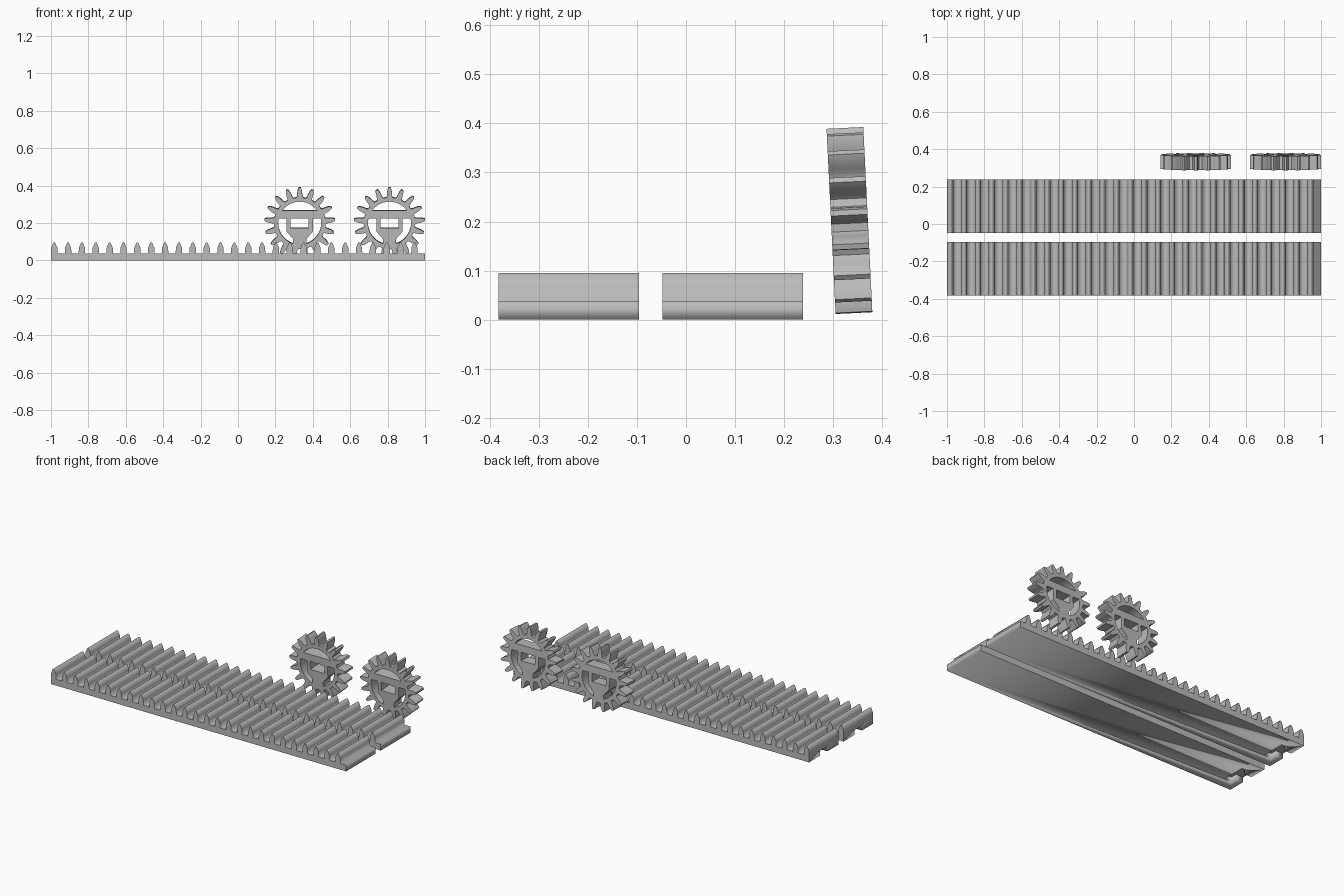
import bpy
from math import sin, cos, pi, radians, sqrt

cube = bpy.data.objects.get("Cube")
if cube:
    bpy.data.objects.remove(cube)

grey = bpy.data.materials.new("plain_grey")
grey.use_nodes = True
grey.diffuse_color = (0.5, 0.5, 0.5, 1)
grey.node_tree.nodes["Principled BSDF"].inputs["Base Color"].default_value = (0.5, 0.5, 0.5, 1)


def apply_all(obj):
    """Bake curve or modifiers into a plain mesh."""
    bpy.ops.object.select_all(action='DESELECT')
    obj.select_set(True)
    bpy.context.view_layer.objects.active = obj
    bpy.ops.object.convert(target='MESH')
    return bpy.context.view_layer.objects.active


def extrude_outlines(name, outlines, depth, location, tilt):
    """Solid from closed 2D outlines; inner outlines become holes."""
    curve = bpy.data.curves.new(name, 'CURVE')
    curve.dimensions = '2D'
    curve.fill_mode = 'BOTH'
    curve.extrude = depth / 2
    for pts in outlines:
        spline = curve.splines.new('POLY')
        spline.points.add(len(pts) - 1)
        for p, (x, y) in zip(spline.points, pts):
            p.co = (x, y, 0, 1)
        spline.use_cyclic_u = True
    obj = bpy.data.objects.new(name, curve)
    bpy.context.collection.objects.link(obj)
    obj.location = location
    obj.rotation_euler.x = radians(tilt)
    curve.materials.append(grey)
    obj = apply_all(obj)
    # Weld the caps to the side walls
    bpy.ops.object.mode_set(mode='EDIT')
    bpy.ops.mesh.select_all(action='SELECT')
    bpy.ops.mesh.remove_doubles(threshold=0.0002)
    bpy.ops.mesh.normals_make_consistent(inside=False)
    bpy.ops.object.mode_set(mode='OBJECT')
    return obj


# Toothed racks
RACK_TEETH = 27
PITCH = 2 / RACK_TEETH
BASE_H = 0.038
RACK_W = 0.286
tooth = [(0, BASE_H), (0.001, 0.068), (0.013, 0.095), (0.022, 0.095), (0.034, 0.068), (0.035, BASE_H)]


def make_rack(name, y):
    outline = [(1, BASE_H), (1, 0), (-1, 0)]
    for i in range(RACK_TEETH):
        outline += [(-1 + i * PITCH + x, z) for x, z in tooth]
    rack = extrude_outlines(name, [outline], RACK_W, (0, y, 0), 90)
    # T-shaped joining slot under one end
    half = [(-1.1, 0.035), (-0.95, 0.035), (-0.95, 0.075), (-0.9, 0.075)]
    slot = half + [(x, -w) for x, w in reversed(half)]
    cutter = extrude_outlines("slot_cutter", [slot], 0.06, (0, y, 0), 0)
    cutter.hide_render = True
    cut = rack.modifiers.new("slot", 'BOOLEAN')
    cut.operation = 'DIFFERENCE'
    cut.solver = 'EXACT'
    cut.object = cutter
    apply_all(rack)
    bpy.data.objects.remove(cutter)


make_rack("front_rack", -0.239)
make_rack("rear_rack", 0.095)

# Spur gears
GEAR_TEETH = 17
HOLE_R = 0.115
# radius and half angle (fraction of tooth spacing) up one flank
flank = [(0.138, 0.34), (0.144, 0.27), (0.157, 0.235), (0.172, 0.185), (0.183, 0.125), (0.19, 0.08)]


def polar(r, a):
    return (r * cos(a), r * sin(a))


def arc(a0, a1, steps):
    return [polar(HOLE_R, a0 + (a1 - a0) * i / steps) for i in range(steps + 1)]


def gear_outlines():
    step = 2 * pi / GEAR_TEETH
    rim = []
    for i in range(GEAR_TEETH):
        a = pi / 2 + i * step
        rim += [polar(r, a - f * step) for r, f in flank]
        rim += [polar(r, a + f * step) for r, f in reversed(flank)]
    # Upper window above the crossbar
    bar_top, bar_low = 0.068, 0.024
    a = math_angle(bar_top)
    upper = arc(a, pi - a, 20)
    # Lower window beside the hub, mirrored for the other side
    b = math_angle(bar_low)
    post = 0.035
    low_end = -math_angle(sqrt(HOLE_R ** 2 - post ** 2))
    side = arc(b, low_end, 20)
    side += [(post, -0.085), (0.07, -0.045), (0.07, bar_low)]
    other = [(-x, y) for x, y in side]
    # Shaft opening
    shaft = [(-0.048, -0.026), (0.048, -0.026), (0.048, bar_low), (-0.048, bar_low)]
    return [rim, upper, side, other, shaft]


def math_angle(height):
    """Angle on the window circle at a given height."""
    return pi / 2 - 2 * sqrt_angle(height)


def sqrt_angle(height):
    from math import acos
    return acos(height / HOLE_R) / 2


for name, x in (("right_gear", 0.33), ("left_gear", 0.81)):
    extrude_outlines(name, gear_outlines(), 0.075, (x, 0.333, 0.201), 92.8)
    bpy.ops.object.shade_smooth_by_angle(angle=radians(25))
